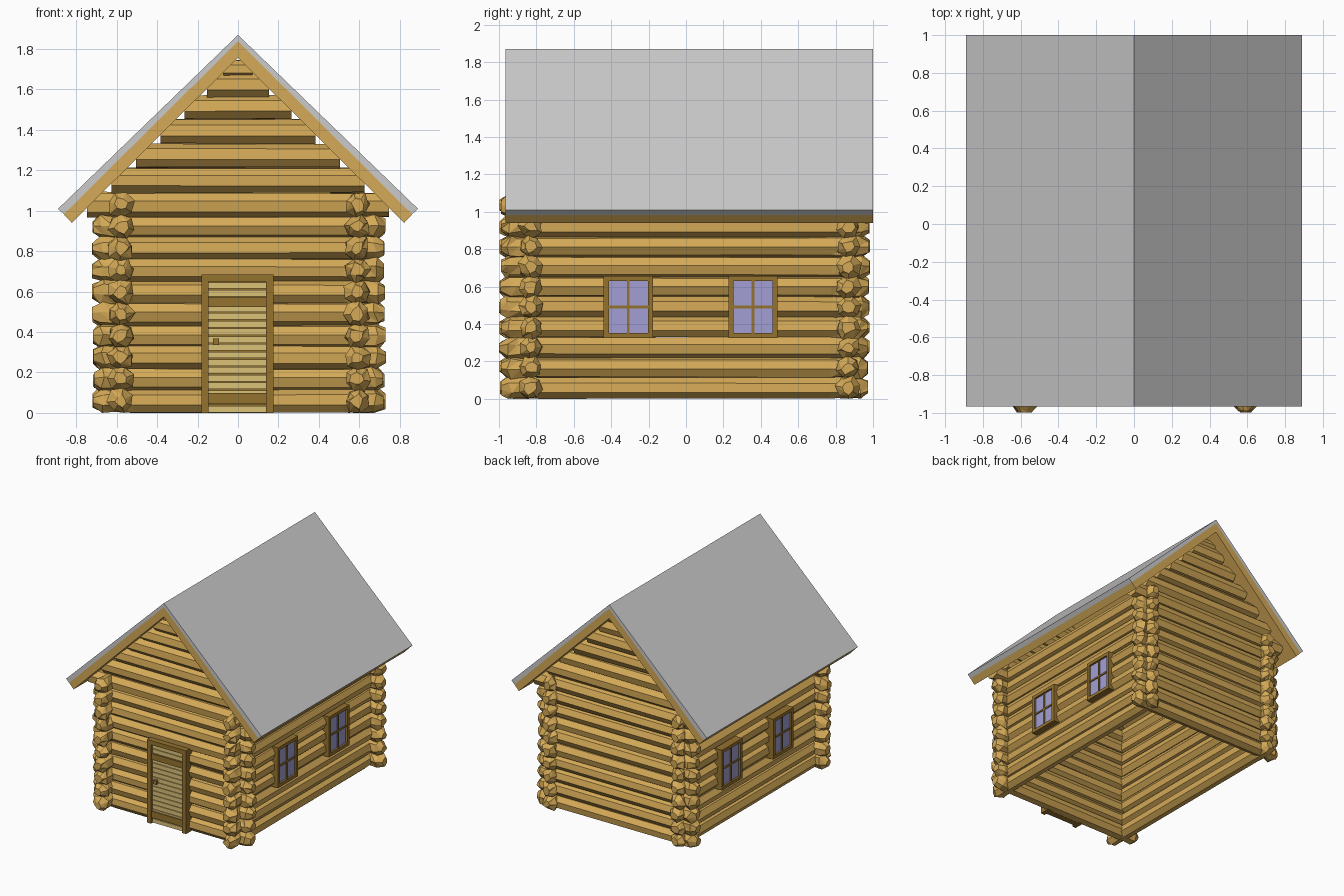
import bpy, bmesh, math, random
from mathutils import Vector

if "Cube" in bpy.data.objects:
    bpy.data.objects.remove(bpy.data.objects["Cube"])

random.seed(7)


def mat(name, rgb):
    m = bpy.data.materials.new(name)
    m.diffuse_color = (*rgb, 1)
    m.use_nodes = True
    m.node_tree.nodes["Principled BSDF"].inputs["Base Color"].default_value = m.diffuse_color
    return m


LOG = mat("log_wood", (0.66, 0.40, 0.095))
TRIM = mat("trim_wood", (0.30, 0.17, 0.03))
PLANK = mat("pale_wood", (0.72, 0.54, 0.19))
GLASS = mat("glass", (0.36, 0.35, 0.66))


def finish(bm, name, material=None):
    bmesh.ops.recalc_face_normals(bm, faces=bm.faces)
    me = bpy.data.meshes.new(name)
    bm.to_mesh(me)
    bm.free()
    ob = bpy.data.objects.new(name, me)
    bpy.context.collection.objects.link(ob)
    if material:
        me.materials.append(material)
    return ob


def box(bm, x0, x1, y0, y1, z0, z1):
    vs = bmesh.ops.create_cube(bm, size=1)["verts"]
    for v in vs:
        v.co = Vector(((x0 + x1) / 2 + v.co.x * (x1 - x0),
                       (y0 + y1) / 2 + v.co.y * (y1 - y0),
                       (z0 + z1) / 2 + v.co.z * (z1 - z0)))


def add_log(bm, a, b, axis, offset, z, r=0.058, hewn=True, sides=7):
    """Faceted log from a to b along axis; hewn logs get knobbly ends."""
    if hewn:
        rings = [(a, 0.55, 0.01), (a + 0.045, 1.1, 0.011), (a + 0.10, 1.02, 0.008),
                 (a + 0.2, 1, 0.003), (b - 0.2, 1, 0.003),
                 (b - 0.10, 1.02, 0.008), (b - 0.045, 1.1, 0.011), (b, 0.55, 0.01)]
    else:
        rings = [(a, 1, 0.004), (b, 1, 0.004)]
    phase = random.uniform(0, math.tau)
    loops = []
    for n, (t, s, jit) in enumerate(rings):
        loop = []
        for k in range(sides):
            ang = phase + math.tau * k / sides
            rr = r * s + random.uniform(-jit, jit)
            at_end = n in (0, len(rings) - 1)
            along = t if at_end else t + random.uniform(-jit, jit) * 1.3
            side = offset + rr * math.cos(ang)
            up = max(0, z + rr * math.sin(ang))
            co = (along, side, up) if axis == "x" else (side, along, up)
            loop.append(bm.verts.new(co))
        loops.append(loop)
    for p, q in zip(loops, loops[1:]):
        for k in range(sides):
            j = (k + 1) % sides
            # triangulated knobs, plain long faces in the middle
            if hewn and abs((p[0].co - q[0].co).length) < 0.2:
                bm.faces.new((p[k], p[j], q[j]))
                bm.faces.new((p[k], q[j], q[k]))
            else:
                bm.faces.new((p[k], p[j], q[j], q[k]))
    bm.faces.new(loops[0])
    bm.faces.new(loops[-1][::-1])


STEP = 0.108
levels = [0.058 + STEP * i for i in range(10)]

# Side walls: ten full logs each
for name, x in (("left_wall", -0.58), ("right_wall", 0.59)):
    bm = bmesh.new()
    for z in levels:
        add_log(bm, -0.993 + random.uniform(-.007, .007),
                0.977 + random.uniform(-.007, .007), "y", x, z)
    finish(bm, name, LOG)

# Front and back walls: nine full logs, then shortening gable logs
for name, y in (("front_wall", -0.83), ("back_wall", 0.867)):
    bm = bmesh.new()
    for z in levels[:9]:
        add_log(bm, -0.717 + random.uniform(-.007, .007),
                0.725 + random.uniform(-.007, .007), "x", y, z)
    for z in (levels[9], 1.15, 1.27, 1.39, 1.51, 1.62, 1.70):
        half = (1.757 - z) / 0.994 + 0.015
        add_log(bm, -half, half, "x", y, z, 0.062 if z < 1.65 else 0.045, False)
    finish(bm, name, LOG)


# Roof: chevron profiles extruded along y
def chevron(name, half_profile, material=None):
    outer0, outer1, inner1, inner0 = half_profile
    pts = [(-outer1[0], outer1[1]), outer0, outer1,
           inner1, inner0, (-inner1[0], inner1[1])]
    bm = bmesh.new()
    f = [bm.verts.new((x, -0.965, z)) for x, z in pts]
    b = [bm.verts.new((x, 1.0, z)) for x, z in pts]
    for i in range(6):
        j = (i + 1) % 6
        bm.faces.new((f[i], f[j], b[j], b[i]))
    for v in (f, b):
        bm.faces.new((v[0], v[1], v[4], v[5]))
        bm.faces.new((v[1], v[2], v[3], v[4]))
    finish(bm, name, material)


chevron("roof_cover", [(0, 1.87), (0.89, 1.01), (0.862, 0.983), (0, 1.838)])
chevron("roof_boards", [(0, 1.838), (0.862, 0.983), (0.822, 0.94), (0, 1.757)], LOG)

# Windows: frame, cross bars and glass, mirrored on both sides
for side, s in (("left", -1), ("right", 1)):
    frame, glass = bmesh.new(), bmesh.new()
    for y in (-0.308, 0.358):
        def part(bm, y0, y1, z0, z1, depth):
            x0, x1 = sorted((s * 0.60, s * depth))
            box(bm, x0, x1, y + y0, y + y1, z0, z1)
        for e in (-1, 1):
            a, b = sorted((e * 0.132, e * 0.105))
            part(frame, a, b, 0.325, 0.657, 0.672)
        part(frame, -0.105, 0.105, 0.325, 0.352, 0.672)
        part(frame, -0.105, 0.105, 0.63, 0.657, 0.672)
        part(frame, -0.007, 0.007, 0.352, 0.63, 0.664)
        part(frame, -0.105, 0.105, 0.484, 0.498, 0.664)
        part(glass, -0.105, 0.105, 0.352, 0.63, 0.656)
    finish(frame, side + "_window_frames", TRIM)
    finish(glass, side + "_window_glass", GLASS)

# Door frame
bm = bmesh.new()
box(bm, -0.18, -0.146, -0.925, -0.84, 0, 0.685)
box(bm, 0.138, 0.175, -0.925, -0.84, 0, 0.685)
box(bm, -0.146, 0.138, -0.925, -0.84, 0.65, 0.685)
finish(bm, "door_frame", TRIM)

# Door planks with dark seams behind
bm = bmesh.new()
for i in range(17):
    z = 0.003 + i * 0.0382
    box(bm, -0.146, 0.138, -0.905, -0.86, z, z + 0.032)
finish(bm, "door_planks", PLANK)

# Door backing, cross battens and handle
bm = bmesh.new()
box(bm, -0.146, 0.138, -0.897, -0.85, 0, 0.65)
box(bm, -0.146, 0.138, -0.914, -0.86, 0.045, 0.098)
box(bm, -0.146, 0.138, -0.914, -0.86, 0.523, 0.573)
finish(bm, "door_battens", TRIM)
bm = bmesh.new()
box(bm, -0.123, -0.093, -0.93, -0.9, 0.335, 0.367)
finish(bm, "door_handle", TRIM)
